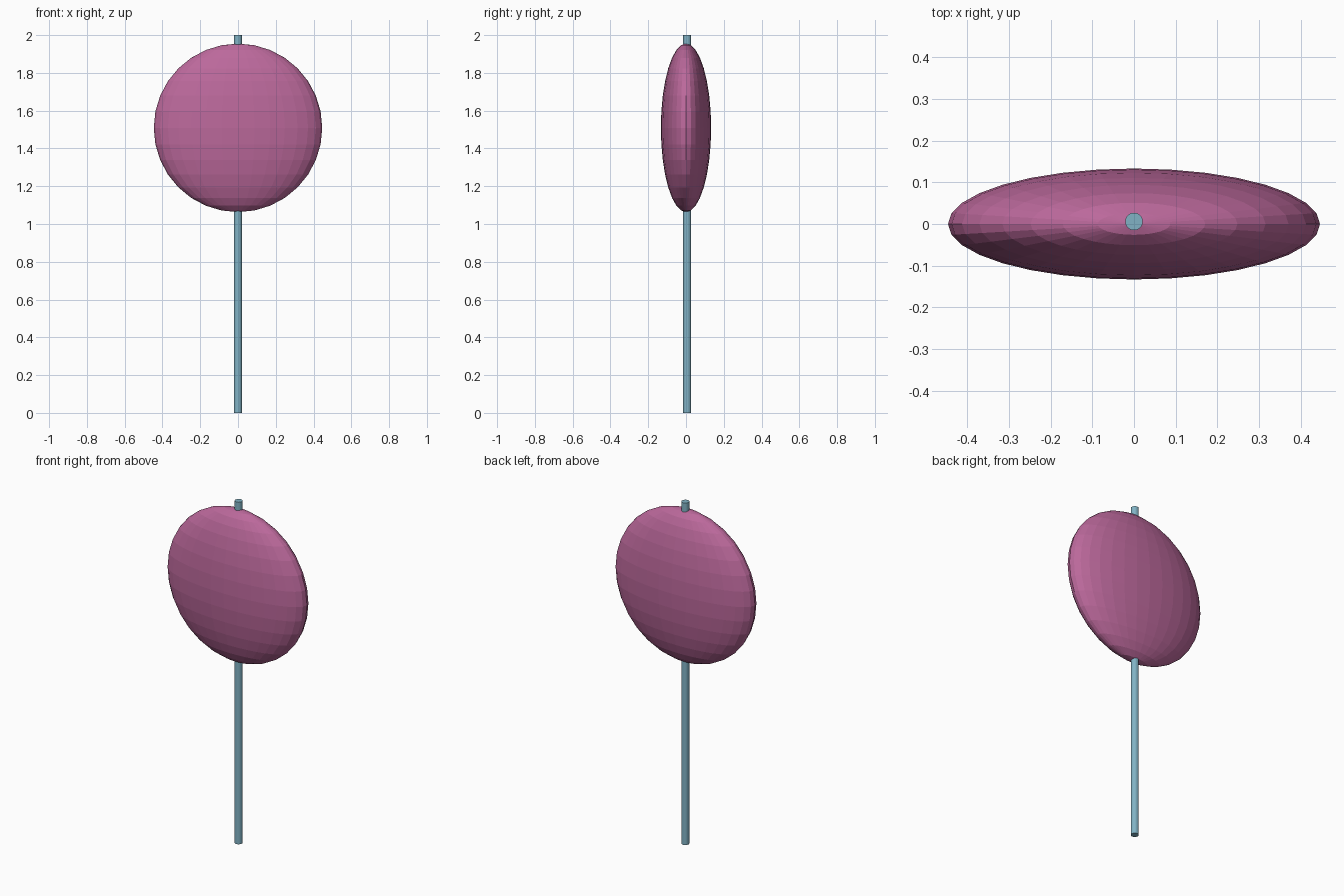
import bpy

if "Cube" in bpy.data.objects:
    bpy.data.objects.remove(bpy.data.objects["Cube"])


def finish(name, color):
    obj = bpy.context.object
    obj.name = name
    mat = bpy.data.materials.new(name + "_color")
    mat.diffuse_color = (*color, 1)
    mat.use_nodes = True
    mat.node_tree.nodes["Principled BSDF"].inputs["Base Color"].default_value = mat.diffuse_color
    obj.data.materials.append(mat)
    return obj


# Flattened candy disc, flat faceted
bpy.ops.mesh.primitive_uv_sphere_add(segments=32, ring_count=16, radius=1, location=(0, 0, 1.509))
candy = finish("candy", (0.5, 0.14, 0.33))
candy.scale = (0.446, 0.133, 0.446)

# Stick running right through the candy
bpy.ops.mesh.primitive_cylinder_add(vertices=32, radius=0.021, depth=2, location=(0, 0.006, 1))
finish("stick", (0.22, 0.45, 0.56))
